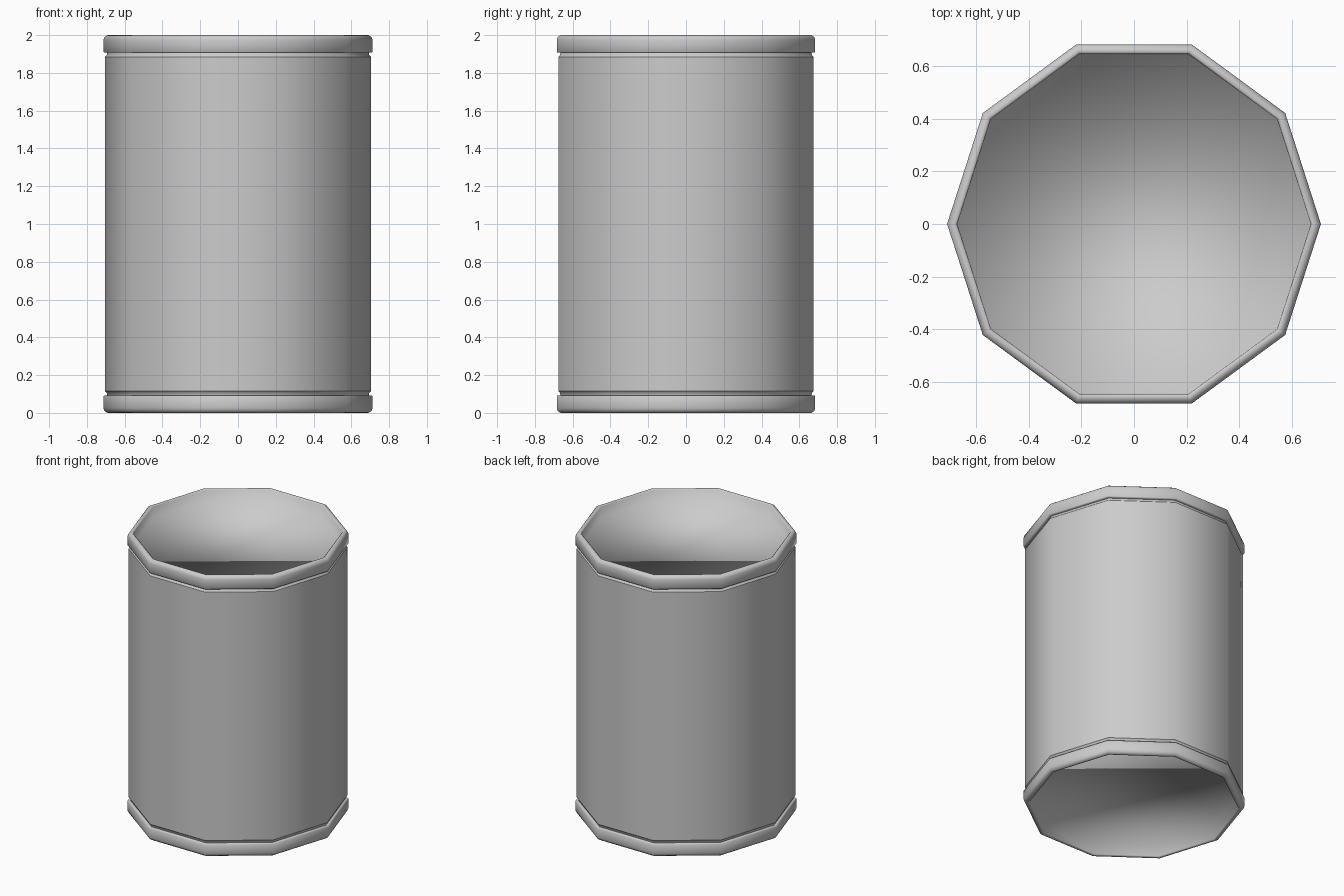
import bpy, bmesh, math

if "Cube" in bpy.data.objects:
    bpy.data.objects.remove(bpy.data.objects["Cube"])

SIDES = 10
Y_SCALE = 1.01


def lathe(name, profile, cap_end=False, angle=40):
    """Revolve (radius, z) points into a ten-sided shell."""
    bm = bmesh.new()
    rings = []
    for r, z in profile:
        rings.append([bm.verts.new((r * math.cos(math.tau * i / SIDES),
                                    r * math.sin(math.tau * i / SIDES) * Y_SCALE, z))
                      for i in range(SIDES)])
    for a, b in zip(rings, rings[1:]):
        for i in range(SIDES):
            j = (i + 1) % SIDES
            bm.faces.new((a[i], a[j], b[j], b[i]))
    if cap_end:
        bm.faces.new(rings[-1])
    bmesh.ops.recalc_face_normals(bm, faces=bm.faces[:])
    mesh = bpy.data.meshes.new(name)
    bm.to_mesh(mesh)
    bm.free()
    ob = bpy.data.objects.new(name, mesh)
    bpy.context.collection.objects.link(ob)
    bpy.ops.object.select_all(action='DESELECT')
    ob.select_set(True)
    bpy.context.view_layer.objects.active = ob
    bpy.ops.object.shade_smooth_by_angle(angle=math.radians(angle))
    return ob


# Can wall with small shoulders tucked under the rims
lathe("can_wall", [(0.692, 0.09), (0.694, 0.105), (0.704, 0.115),
                   (0.704, 1.885), (0.694, 1.895), (0.692, 1.91)])

# Rolled rim and recessed end panel, as (radius, distance from end)
END = [(0.690, 0.093), (0.708, 0.093), (0.712, 0.088), (0.712, 0.025),
       (0.707, 0.010), (0.694, 0.001), (0.682, 0.0), (0.674, 0.006),
       (0.670, 0.08)]
lathe("bottom_end", [(r, d) for r, d in END], cap_end=True, angle=100)
lathe("top_end", [(r, 2.0 - d) for r, d in END], cap_end=True, angle=100)
